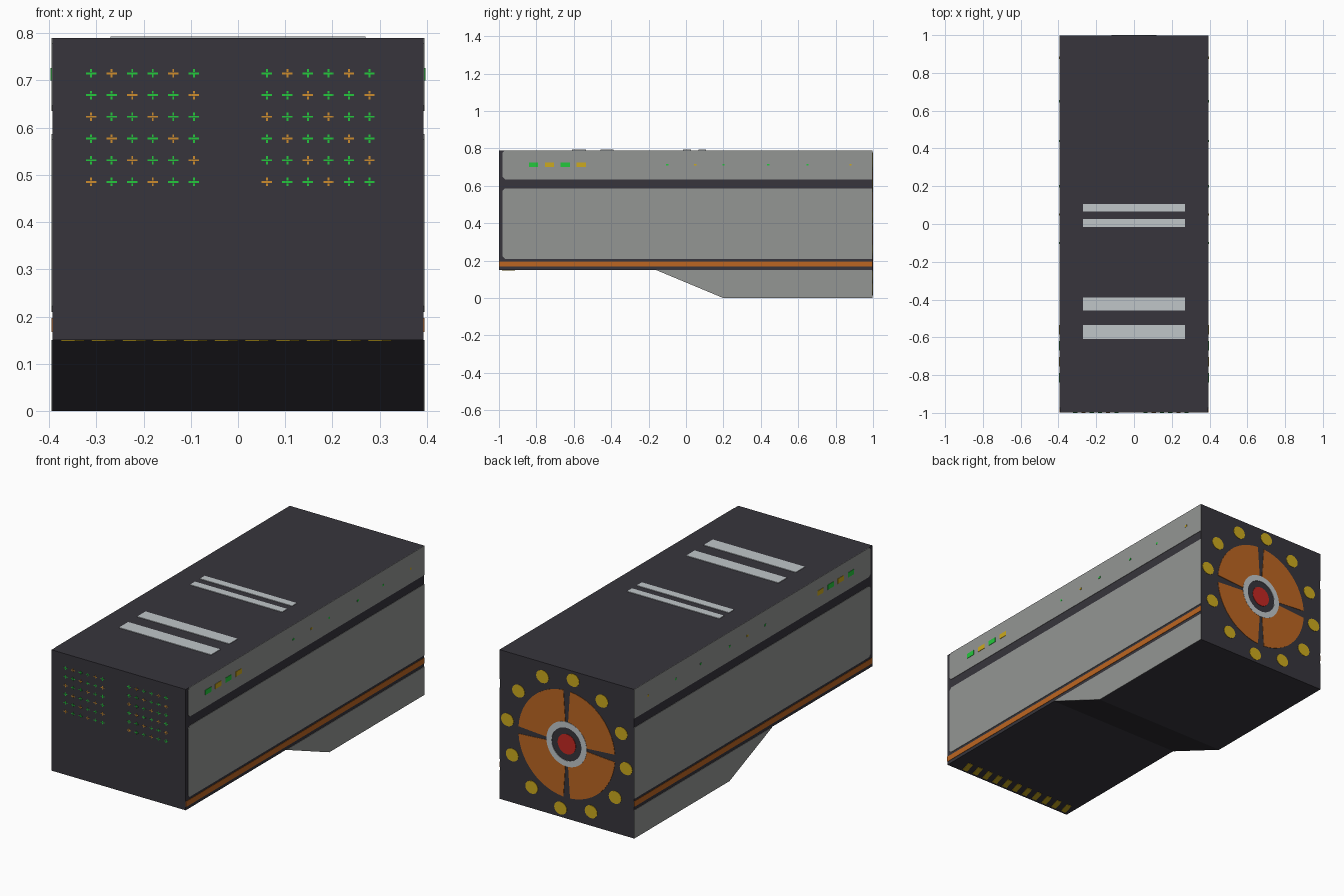
import bpy, bmesh, math
from mathutils import Vector

if "Cube" in bpy.data.objects:
    bpy.data.objects.remove(bpy.data.objects["Cube"])


def mat(name, r, g, b):
    m = bpy.data.materials.new(name)
    lin = [(c / 255 / 12.92) if c < 11 else ((c / 255 + 0.055) / 1.055) ** 2.4 for c in (r, g, b)]
    m.diffuse_color = (*lin, 1)
    m.use_nodes = True
    m.node_tree.nodes["Principled BSDF"].inputs["Base Color"].default_value = m.diffuse_color
    return m


DARK = mat("dark hull", 55, 53, 60)
GREY = mat("grey panel", 148, 150, 148)
ORANGE = mat("orange trim", 188, 102, 34)
LIGHT = mat("light metal", 192, 198, 201)
YELLOW = mat("yellow marking", 204, 170, 30)
GREEN = mat("green lamp", 35, 200, 60)
AMBER = mat("amber lamp", 205, 140, 45)
RED = mat("red core", 195, 40, 35)

W = 0.393      # half width of the hull
T = 0.002      # plate thickness


def prisms(name, outlines, direction, material):
    """Extrude one or more 3D outlines along a direction into one object."""
    bm = bmesh.new()
    for pts in outlines:
        a = [bm.verts.new(p) for p in pts]
        b = [bm.verts.new(Vector(p) + Vector(direction)) for p in pts]
        bm.faces.new(a)
        bm.faces.new(b[::-1])
        for i in range(len(a)):
            j = (i + 1) % len(a)
            bm.faces.new((a[j], a[i], b[i], b[j]))
    bmesh.ops.recalc_face_normals(bm, faces=bm.faces)
    me = bpy.data.meshes.new(name)
    bm.to_mesh(me)
    bm.free()
    me.materials.append(material)
    ob = bpy.data.objects.new(name, me)
    bpy.context.collection.objects.link(ob)
    return ob


def rect(u, v, w, h):
    return [(u - w / 2, v - h / 2), (u + w / 2, v - h / 2), (u + w / 2, v + h / 2), (u - w / 2, v + h / 2)]


def ellipse(u, v, a, b, n=16):
    return [(u + a * math.cos(2 * math.pi * i / n), v + b * math.sin(2 * math.pi * i / n)) for i in range(n)]


def sector(r0, r1, a0, a1, n=12):
    ang = [math.radians(a0 + (a1 - a0) * i / n) for i in range(n + 1)]
    return ([(r1 * math.cos(a), 0.395 + r1 * math.sin(a)) for a in ang]
            + [(r0 * math.cos(a), 0.395 + r0 * math.sin(a)) for a in ang[::-1]])


def side_plates(name, shapes, material, base=W, thick=T):
    """(y, z) outlines as thin plates on both sides."""
    for s, label in ((1, "right"), (-1, "left")):
        prisms(f"{name}_{label}", [[(s * base, y, z) for y, z in o] for o in shapes], (s * thick, 0, 0), material)


def back_plates(name, shapes, material, base=0.997, thick=T):
    prisms(name, [[(x, base, z) for x, z in o] for o in shapes], (0, thick, 0), material)


# Hull: stepped side profile
profile = [(-0.999, 0.79), (-0.999, 0.15), (-0.16, 0.15), (0.2, 0), (0.997, 0), (0.997, 0.79)]
prisms("hull", [[(-W, y, z) for y, z in profile]], (2 * W, 0, 0), DARK)


# Side panels with clipped front corners, lower keel panel and trim stripe
def panel(z0, z1, c=0.012):
    return [(-0.98 + c, z0), (0.997, z0), (0.997, z1), (-0.98 + c, z1), (-0.98, z1 - c), (-0.98, z0 + c)]


side_plates("side_panel", [panel(0.635, 0.79), panel(0.21, 0.587),
                           [(-0.16, 0.15), (0.2, 0), (0.997, 0), (0.997, 0.15)]], GREY)
side_plates("trim_stripe", [rect(-0.001, 0.182, 1.996, 0.029)], ORANGE)

# Side lamps: four large at the front, small ones toward the back
for k, (label, m) in enumerate((("green", GREEN), ("yellow", YELLOW))):
    side_plates(f"side_lamp_{label}", [rect(-0.815 + 0.085 * i, 0.713, 0.05, 0.026) for i in (k, k + 2)], m, W + T)
    side_plates(f"small_lamp_{label}", [rect(y, 0.713, 0.012, 0.01)
                                        for y in ((-0.1, 0.2, 0.44, 0.65), (0.05, 0.88))[k]], m, W + T, 0.001)

# Top vent bars
prisms("vent_bars", [[(x, y, 0.79) for x, y in rect(0, yc, 0.54, d)]
                     for yc, d in ((0.087, 0.04), (0.005, 0.042), (-0.423, 0.07), (-0.572, 0.076))],
       (0, 0, 0.003), LIGHT)

# Front indicator lights: two 6 x 6 fields of tiny crosses
lamps = {0: [], 1: []}
for x0 in (-0.311, 0.061):
    for r in range(6):
        for c in range(6):
            x, z = x0 + 0.0435 * c, 0.715 - 0.046 * r
            lamps[(c - r) % 3 == 1] += [rect(x, z, 0.022, 0.004), rect(x, z + 0.006, 0.004, 0.006),
                                        rect(x, z - 0.006, 0.004, 0.006)]
for key, label, m in ((0, "green", GREEN), (1, "amber", AMBER)):
    prisms(f"front_indicators_{label}", [[(x, -0.999, z) for x, z in o] for o in lamps[key]], (0, -0.001, 0), m)

# Rear engine: four orange sectors, metal ring, red core, yellow markers
back_plates("engine_sectors", [sector(0.11, 0.283, a + 4, a + 86) for a in (0, 90, 180, 270)], ORANGE)
back_plates("engine_ring", [sector(0.087, 0.118, a, a + 90) for a in (0, 90, 180, 270)], LIGHT, thick=0.003)
back_plates("engine_core", [ellipse(0, 0.395, 0.053, 0.053, 24)], RED)
marks = []
for i in range(12):
    a = math.radians(6 + 30 * i)
    marks.append(ellipse(0.35 * math.cos(a), 0.395 + 0.35 * math.sin(a), 0.037, 0.034))
back_plates("engine_markers", marks, YELLOW)

# Slanted warning stripes under the front edge
prisms("warning_stripes", [[(x, -0.985, 0.15), (x + 0.03, -0.985, 0.15), (x + 0.05, -0.915, 0.15),
                            (x + 0.02, -0.915, 0.15)] for x in (-0.375 + 0.065 * i for i in range(11))],
       (0, 0, -T), YELLOW)
